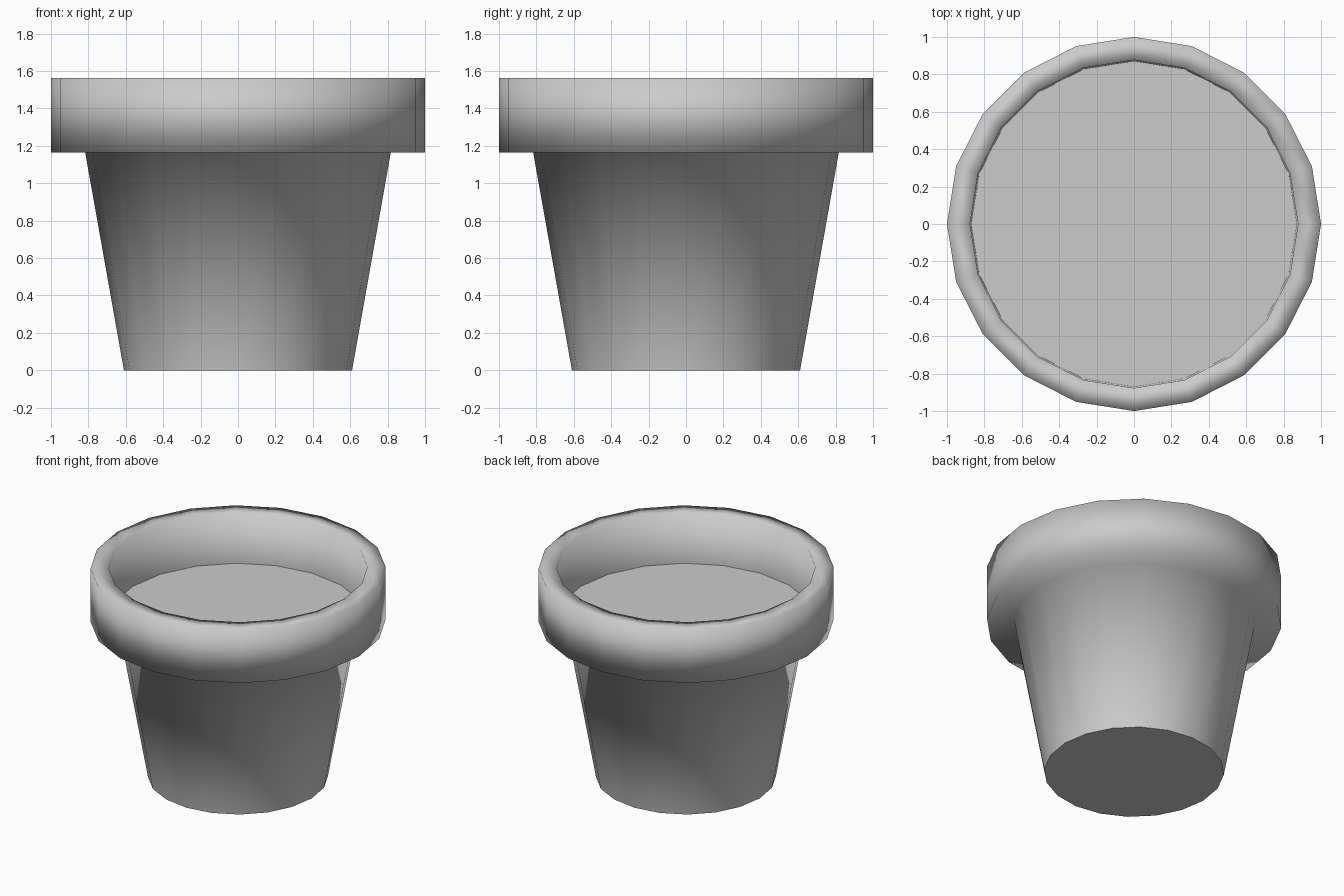
import bpy, bmesh
from math import cos, sin, tau

if "Cube" in bpy.data.objects:
    bpy.data.objects.remove(bpy.data.objects["Cube"])

SIDES = 20


def ring(bm, r, z):
    return [bm.verts.new((r * cos(tau * i / SIDES), r * sin(tau * i / SIDES), z))
            for i in range(SIDES)]


def finish(bm, name):
    mesh = bpy.data.meshes.new(name)
    bm.to_mesh(mesh)
    bm.free()
    obj = bpy.data.objects.new(name, mesh)
    bpy.context.collection.objects.link(obj)
    return obj


def lathe(name, profile):
    # profile runs from the outside bottom, up and over to the inside
    bm = bmesh.new()
    rings = [ring(bm, r, z) for r, z in profile]
    for a, b in zip(rings, rings[1:]):
        for i in range(SIDES):
            j = (i + 1) % SIDES
            bm.faces.new((a[i], a[j], b[j], b[i])).smooth = True
    return finish(bm, name)


def disc(name, r, z, up):
    bm = bmesh.new()
    verts = ring(bm, r, z)
    bm.faces.new(verts if up else verts[::-1])
    return finish(bm, name)


# Tapered wall, overhanging rim and inner lip, softly shaded all over
lathe("pot_body", [(0.61, 0), (0.817, 1.165), (1.0, 1.165),
                   (1.0, 1.563), (0.877, 1.563), (0.87, 1.19)])

# Flat underside and soil surface
disc("pot_base", 0.61, 0, False)
disc("soil", 0.87, 1.19, True)
